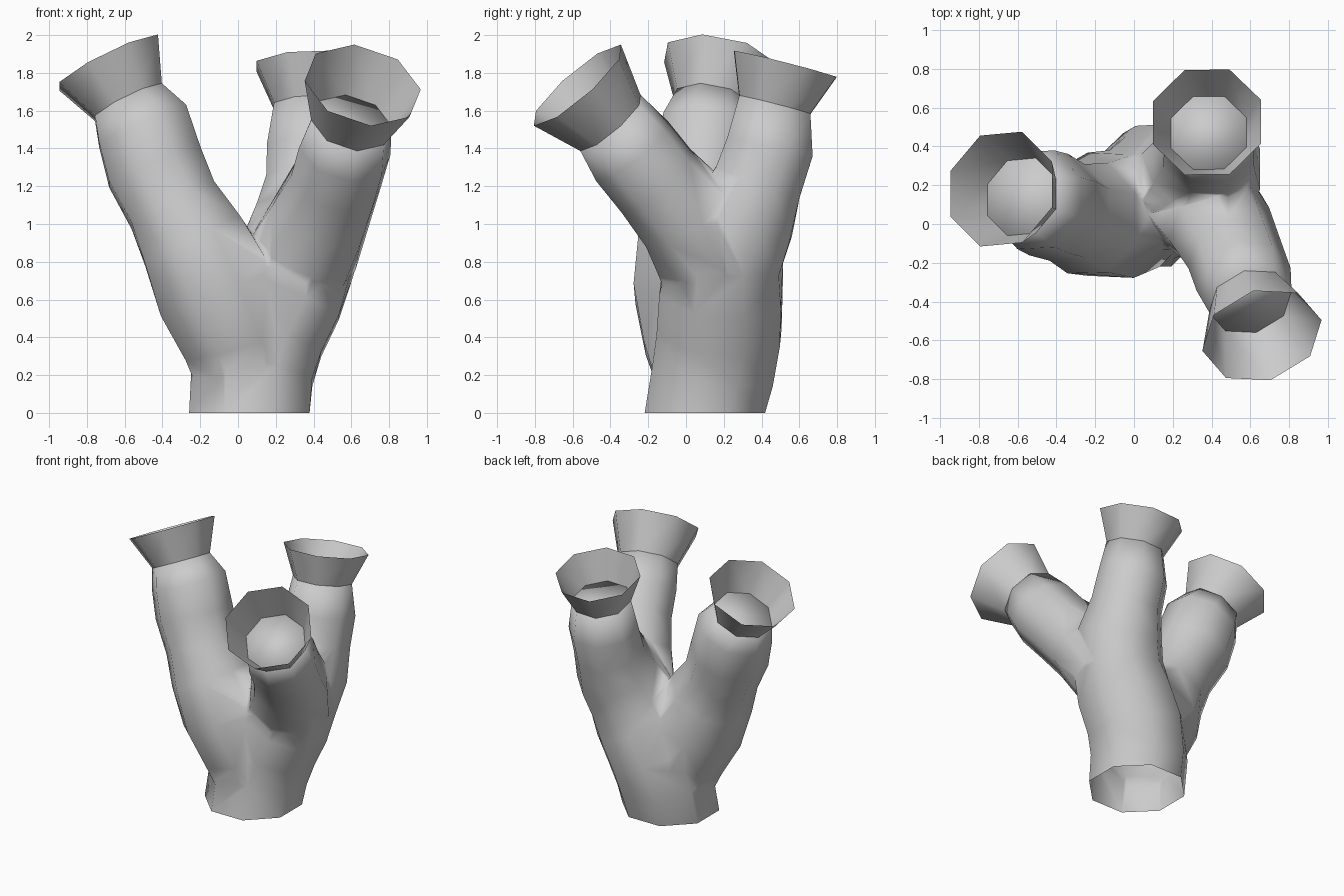
import bpy, bmesh, math
from mathutils import Vector

if "Cube" in bpy.data.objects:
    bpy.data.objects.remove(bpy.data.objects["Cube"])

SIDES = 8


def ring(bm, centre, axis, radius, twist):
    """Octagon of verts, square to the axis; no twist puts flats facing x and y."""
    axis = Vector(axis).normalized()
    u = Vector((1, 0, 0))
    u = (u - axis * u.dot(axis)).normalized()
    v = axis.cross(u)
    out = []
    for i in range(SIDES):
        a = 2 * math.pi * (i + 0.5) / SIDES + twist
        out.append(bm.verts.new(Vector(centre) + radius * (u * math.cos(a) + v * math.sin(a))))
    return out


def loft(name, stations, start_axis, end_axis, capped, twist=0.0):
    """Smooth tube through (x, y, z, radius) stations."""
    bm = bmesh.new()
    pts = [Vector(s[:3]) for s in stations]
    rings = []
    for i, s in enumerate(stations):
        if i == 0:
            axis = start_axis
        elif i == len(stations) - 1:
            axis = end_axis
        else:
            axis = (pts[i + 1] - pts[i]).normalized() + (pts[i] - pts[i - 1]).normalized()
        rings.append(ring(bm, pts[i], axis, s[3], twist))
    for a, b in zip(rings, rings[1:]):
        for i in range(SIDES):
            j = (i + 1) % SIDES
            bm.faces.new((a[i], a[j], b[j], b[i]))
    if capped:
        bm.faces.new(rings[0][::-1])
        bm.faces.new(rings[-1])
        # Triangulated sides keep the joins below robust
        bmesh.ops.triangulate(bm, faces=bm.faces[:])
    for f in bm.faces:
        f.smooth = True
    me = bpy.data.meshes.new(name)
    bm.to_mesh(me)
    bm.free()
    ob = bpy.data.objects.new(name, me)
    bpy.context.collection.objects.link(ob)
    return ob


UP = (0, 0, 1)
TWIST = {"front_cup": -0.25}

# Cup data: throat centre + radius, rim centre + radius
cups = {
    "left_cup": ((-0.58, 0.14, 1.645, 0.213), (-0.685, 0.18, 1.855, 0.315)),
    "back_cup": ((0.385, 0.47, 1.63, 0.21), (0.377, 0.525, 1.845, 0.302)),
    "front_cup": ((0.60, -0.40, 1.535, 0.22), (0.66, -0.575, 1.735, 0.318)),
}
axes = {k: Vector(b[:3]) - Vector(a[:3]) for k, (a, b) in cups.items()}

# Trunk running up into the back branch
trunk = loft("branching_trunk", [
    (0.06, 0.10, 0.0, 0.345), (0.075, 0.145, 0.22, 0.35), (0.135, 0.175, 0.43, 0.355),
    (0.24, 0.185, 0.64, 0.35), (0.325, 0.215, 0.85, 0.325), (0.375, 0.30, 1.03, 0.30),
    (0.385, 0.38, 1.22, 0.255), (0.385, 0.445, 1.41, 0.25), cups["back_cup"][0],
], UP, axes["back_cup"], True)

# Side branches that start inside the trunk
left = loft("left_branch", [
    (0.053, 0.117, 0.1, 0.277), (0.01, 0.08, 0.38, 0.325), (-0.12, 0.045, 0.66, 0.345),
    (-0.24, 0.03, 0.91, 0.305), (-0.345, 0.06, 1.10, 0.265), (-0.44, 0.10, 1.30, 0.28),
    (-0.505, 0.125, 1.52, 0.272), cups["left_cup"][0],
], UP, axes["left_cup"], True)
front = loft("front_branch", [
    (0.227, 0.183, 0.55, 0.263), (0.345, 0.13, 0.84, 0.30), (0.44, 0.0, 1.05, 0.275),
    (0.52, -0.16, 1.23, 0.25), (0.565, -0.285, 1.385, 0.25), cups["front_cup"][0],
], UP, axes["front_cup"], True, TWIST["front_cup"])


def union(base, part):
    """Merge part into base, trying solvers until the whole shape survives."""
    for solver in ('MANIFOLD', 'EXACT', 'FLOAT'):
        mod = base.modifiers.new("join", 'BOOLEAN')
        mod.operation = 'UNION'
        mod.solver = solver
        mod.object = part
        bpy.context.view_layer.update()
        dg = bpy.context.evaluated_depsgraph_get()
        me = bpy.data.meshes.new_from_object(base.evaluated_get(dg))
        base.modifiers.clear()
        if len(me.polygons) > len(base.data.polygons):
            base.data = me
            bpy.data.objects.remove(part)
            return


# Join the branches into one skin
union(trunk, left)
union(trunk, front)
bm = bmesh.new()
bm.from_mesh(trunk.data)
bmesh.ops.remove_doubles(bm, verts=bm.verts, dist=0.012)
# Open the foot of the trunk
foot = [f for f in bm.faces if all(v.co.z < 0.01 for v in f.verts)]
bmesh.ops.delete(bm, geom=foot, context='FACES')
for f in bm.faces:
    f.smooth = True
bm.to_mesh(trunk.data)
bm.free()

# Flared open cups
for name, (throat, rim) in cups.items():
    loft(name, [throat, rim], axes[name], axes[name], False, TWIST.get(name, 0.0))
